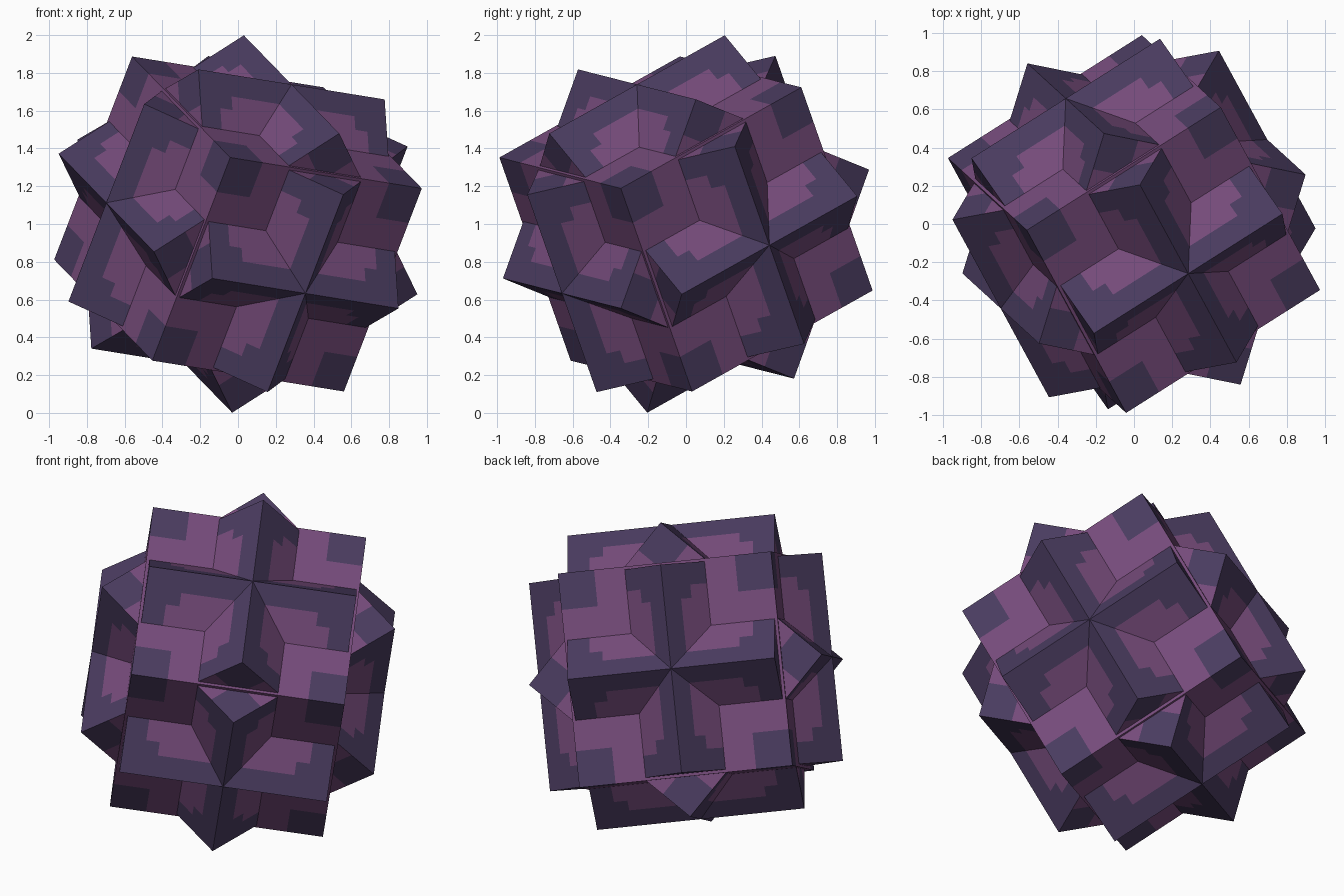
import bpy, bmesh, math
from mathutils import Matrix, Vector

if "Cube" in bpy.data.objects:
    bpy.data.objects.remove(bpy.data.objects["Cube"], do_unlink=True)


def make_material(name, rgb):
    mat = bpy.data.materials.new(name)
    mat.use_nodes = True
    mat.diffuse_color = (*rgb, 1)
    bsdf = mat.node_tree.nodes["Principled BSDF"]
    bsdf.inputs["Base Color"].default_value = (*rgb, 1)
    bsdf.inputs["Roughness"].default_value = 0.8
    return mat


dark = make_material("dark violet", (0.069, 0.045, 0.117))
plum = make_material("plum", (0.181, 0.071, 0.198))

# Shared tilted frame of all the interlocking cubes
z_axis = Vector((0.341, -0.312, 0.889)).normalized()
x_axis = Vector((0.834, 0.530, -0.137))
x_axis = (x_axis - z_axis * x_axis.dot(z_axis)).normalized()
y_axis = z_axis.cross(x_axis)
frame = Matrix((x_axis, y_axis, z_axis)).transposed().to_4x4()

CORNER = 0.66   # start of the dark corner patches
BAND = 0.79     # start of the dark bands along ridges


def is_dark(center, normal, spin_axis):
    """Dark corners everywhere; dark borders on the faces around the spin axis."""
    n = max(range(3), key=lambda i: abs(normal[i]))
    a, b = [abs(center[i]) for i in range(3) if i != n]
    if a > CORNER and b > CORNER:
        return True
    return spin_axis is not None and n != spin_axis and max(a, b) > BAND


def make_cube(name, half, spin_axis=None):
    bm = bmesh.new()
    bmesh.ops.create_cube(bm, size=2)
    # Cut the faces along the pattern lines
    cuts = [CORNER] if spin_axis is None else [CORNER, BAND]
    for axis in range(3):
        for cut in cuts:
            for sign in (-1, 1):
                no = Vector((0, 0, 0))
                no[axis] = sign
                geom = bm.verts[:] + bm.edges[:] + bm.faces[:]
                bmesh.ops.bisect_plane(bm, geom=geom, plane_co=no * cut, plane_no=no)
    bm.normal_update()
    for f in bm.faces:
        c = f.calc_center_median()
        f.material_index = 0 if is_dark(c, f.normal, spin_axis) else 1
    # Spin by an eighth turn, tilt, scale and lift into place
    spin = Matrix.Identity(4)
    if spin_axis is not None:
        spin = Matrix.Rotation(math.radians(45), 4, "XYZ"[spin_axis])
    bm.transform(Matrix.Translation((0, 0, 1)) @ frame @ spin @ Matrix.Scale(half, 4))
    mesh = bpy.data.meshes.new(name)
    bm.to_mesh(mesh)
    bm.free()
    mesh.materials.append(dark)
    mesh.materials.append(plum)
    obj = bpy.data.objects.new(name, mesh)
    bpy.context.collection.objects.link(obj)
    return obj


# One core cube and three cubes each turned about one of its axes
make_cube("core_cube", 0.606)
for i, label in enumerate("xyz"):
    make_cube("turned_cube_" + label, 0.589, i)
